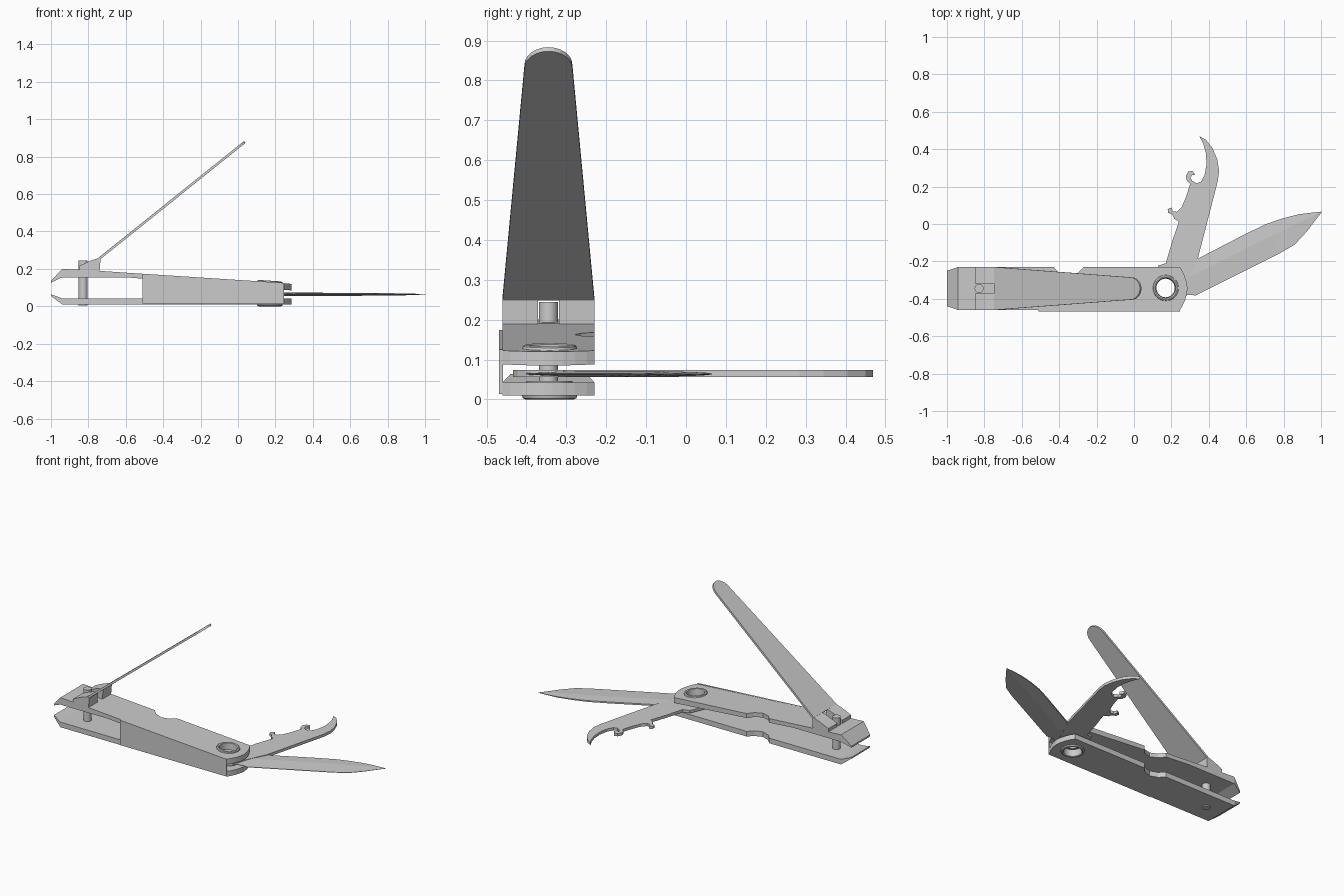
import bpy, bmesh, math
from mathutils import Vector, Matrix

if "Cube" in bpy.data.objects:
    bpy.data.objects.remove(bpy.data.objects["Cube"])

steel = bpy.data.materials.new("steel grey")
steel.diffuse_color = (0.6, 0.6, 0.6, 1)
steel.use_nodes = True
steel.node_tree.nodes["Principled BSDF"].inputs["Base Color"].default_value = steel.diffuse_color
CY = -0.345                      # centre line of the clipper body
PIVOT = Vector((0.17, -0.342, 0))


def finish(name, bm, matrix=None):
    bmesh.ops.recalc_face_normals(bm, faces=bm.faces)
    if matrix:
        bm.transform(matrix)
    me = bpy.data.meshes.new(name)
    bm.to_mesh(me)
    bm.free()
    me.materials.append(steel)
    ob = bpy.data.objects.new(name, me)
    bpy.context.collection.objects.link(ob)
    return ob


def loft(name, rings, matrix=None, closed=False):
    """Skin a list of equal-length closed sections; cap ends unless closed."""
    bm = bmesh.new()
    rs = [[bm.verts.new(p) for p in r] for r in rings]
    pairs = list(zip(rs, rs[1:])) + ([(rs[-1], rs[0])] if closed else [])
    for a, b in pairs:
        for i in range(len(a)):
            j = (i + 1) % len(a)
            bm.faces.new((a[i], a[j], b[j], b[i]))
    if not closed:
        bm.faces.new(rs[0])
        bm.faces.new(rs[-1])
    return finish(name, bm, matrix)


def prism(name, pts, lo, hi, axis="z", matrix=None):
    """Extrude a 2D outline along z (xy outline) or y (xz outline)."""
    at = (lambda p, h: (p[0], p[1], h)) if axis == "z" else (lambda p, h: (p[0], h, p[1]))
    return loft(name, [[at(p, lo) for p in pts], [at(p, hi) for p in pts]], matrix)


def circle(r, z, n=32):
    return [(r * math.cos(2 * math.pi * i / n), r * math.sin(2 * math.pi * i / n), z) for i in range(n)]


def smooth(ob):
    bpy.ops.object.select_all(action="DESELECT")
    ob.select_set(True)
    bpy.context.view_layer.objects.active = ob
    bpy.ops.object.shade_smooth_by_angle(angle=math.radians(35))


def drill(ob, r):
    """Cut the pivot hole."""
    cut = loft("cutter", [circle(r, -0.5), circle(r, 0.5)], Matrix.Translation(PIVOT))
    cut.hide_render = True
    m = ob.modifiers.new("hole", "BOOLEAN")
    m.operation, m.solver, m.object = "DIFFERENCE", "EXACT", cut
    bpy.context.view_layer.objects.active = ob
    bpy.ops.object.modifier_apply(modifier=m.name)
    bpy.data.objects.remove(cut)


def lerp(table, x):
    for (x0, a), (x1, b) in zip(table, table[1:]):
        if x <= x1:
            return a + (b - a) * (x - x0) / (x1 - x0)
    return table[-1][1]


# Clipper plates: x, front half width, back half width (finger notch, round end)
stations = [(-1, .095, .095), (-.94, .115, .115), (-.75, .115, .115), (-.6, .115, .115),
            (-.43, .115, .115), (-.40, .115, .083), (-.35, .115, .065), (-.30, .115, .083),
            (-.27, .115, .115), (.245, .115, .115), (.258, .095, .095), (.271, .067, .067),
            (.281, .035, .035), (.285, .01, .01)]


def plate(name, bottom, top):
    rings = []
    for x, f, b in stations:
        lo, hi = lerp(bottom, x), lerp(top, x)
        rings.append([(x, CY - f, lo), (x, CY + b, lo), (x, CY + b, hi), (x, CY - f, hi)])
    drill(loft(name, rings), 0.055)


plate("lower_plate", [(-1, .055), (-.94, .010), (.3, .010)], [(-1, .064), (-.94, .043), (.3, .043)])
plate("upper_plate", [(-1, .126), (-.94, .155), (-.6, .155), (.285, .085)],
      [(-1, .136), (-.94, .200), (-.75, .190), (.285, .120)])

# Thin side wall joining the plates
prism("side_wall", [(-.51, .014), (.245, .014), (.245, .125), (-.51, .174)], -.469, -.459, "y")


# Hollow rivet collars on the pivot
def collar(name, prof, matrix):
    smooth(loft(name, [circle(r, z) for r, z in prof], matrix, closed=True))


flange = [(.050, -.036), (.058, -.036), (.058, 0), (.069, 0), (.067, .007), (.060, .010), (.053, .007)]
collar("upper_rivet", flange, Matrix.Translation(PIVOT + Vector((0, 0, .127))) @ Matrix.Rotation(.068, 4, "Y"))
collar("lower_rivet", flange, Matrix.Translation(PIVOT + Vector((0, 0, .010))) @ Matrix.Rotation(math.pi, 4, "X"))

# Upright pin through the jaws
smooth(loft("jaw_pin", [circle(.024, .004, 24), circle(.024, .245, 24)], Matrix.Translation((-.828, CY, 0))))

# Lever: two fulcrum cheeks with a slot between, and a tapered arm
cheek = [(-.85, .195), (-.85, .216), (-.79, .243), (-.745, .258), (-.735, .25), (-.74, .187)]
for side, y0, y1 in (("front", CY - .115, CY - .026), ("back", CY + .026, CY + .115)):
    prism("lever_cheek_" + side, cheek, y0, y1, "y")
arm = [(0, -.115), (.93, -.060)]
arm += [(.93 + .069 * math.cos(a), .060 * math.sin(a))
        for a in (math.pi * (i / 12 - .5) for i in range(1, 12))]
arm += [(.93, .060), (0, .115)]
prism("lever_arm", arm, -.007, .006, "z",
      Matrix.Translation((-.744, CY, .254)) @ Matrix.Rotation(-math.radians(38.7), 4, "Y"))

# Knife blade: distance from pivot, cutting edge, spine, half thickness
knife = [(-.085, -.03, .03, .007), (-.06, -.065, .06, .008), (0, -.088, .085, .008), (.09, -.085, .075, .008),
         (.125, -.107, .066, .008), (.21, -.107, .064, .008), (.5, -.106, .068, .008),
         (.63, -.106, .067, .007), (.72, -.100, .055, .006), (.81, -.066, .036, .005),
         (.87, -.036, .015, .003), (.926, -.010, -.006, .001)]
rings = []
for u, lo, hi, h in knife:
    mid = lo + (hi - lo) * .6
    rings.append([(u, lo, -h * .2), (u, mid, -h), (u, hi, -h * .6), (u, hi, h * .6), (u, mid, h), (u, lo, h * .2)])
blade = loft("knife_blade", rings,
             Matrix.Translation(PIVOT + Vector((0, 0, .064))) @ Matrix.Rotation(math.radians(26.5), 4, "Z"))
drill(blade, 0.053)

# Bottle opener with two claws and a hooked tip
opener = [(.17, -.21), (.205, -.09), (.24, .012), (.215, .028), (.205, .05), (.183, .06), (.18, .08),
          (.20, .088), (.208, .068), (.23, .065), (.255, .09), (.28, .15), (.30, .215), (.283, .23),
          (.277, .255), (.29, .28), (.312, .284), (.328, .262), (.312, .262), (.302, .25), (.312, .23),
          (.335, .218), (.358, .226), (.377, .26), (.388, .32), (.384, .38), (.37, .43), (.35, .469),
          (.385, .45), (.42, .405), (.445, .345), (.455, .285), (.448, .23), (.425, .14), (.34, -.19), (.27, -.34)]
opener += [(PIVOT.x + .093 * math.cos(a), PIVOT.y + .093 * math.sin(a))
           for a in (-math.radians(20 * i) for i in range(1, 10))]
opener += [(.13, -.222)]
drill(prism("bottle_opener", opener, .056, .0735), 0.053)
